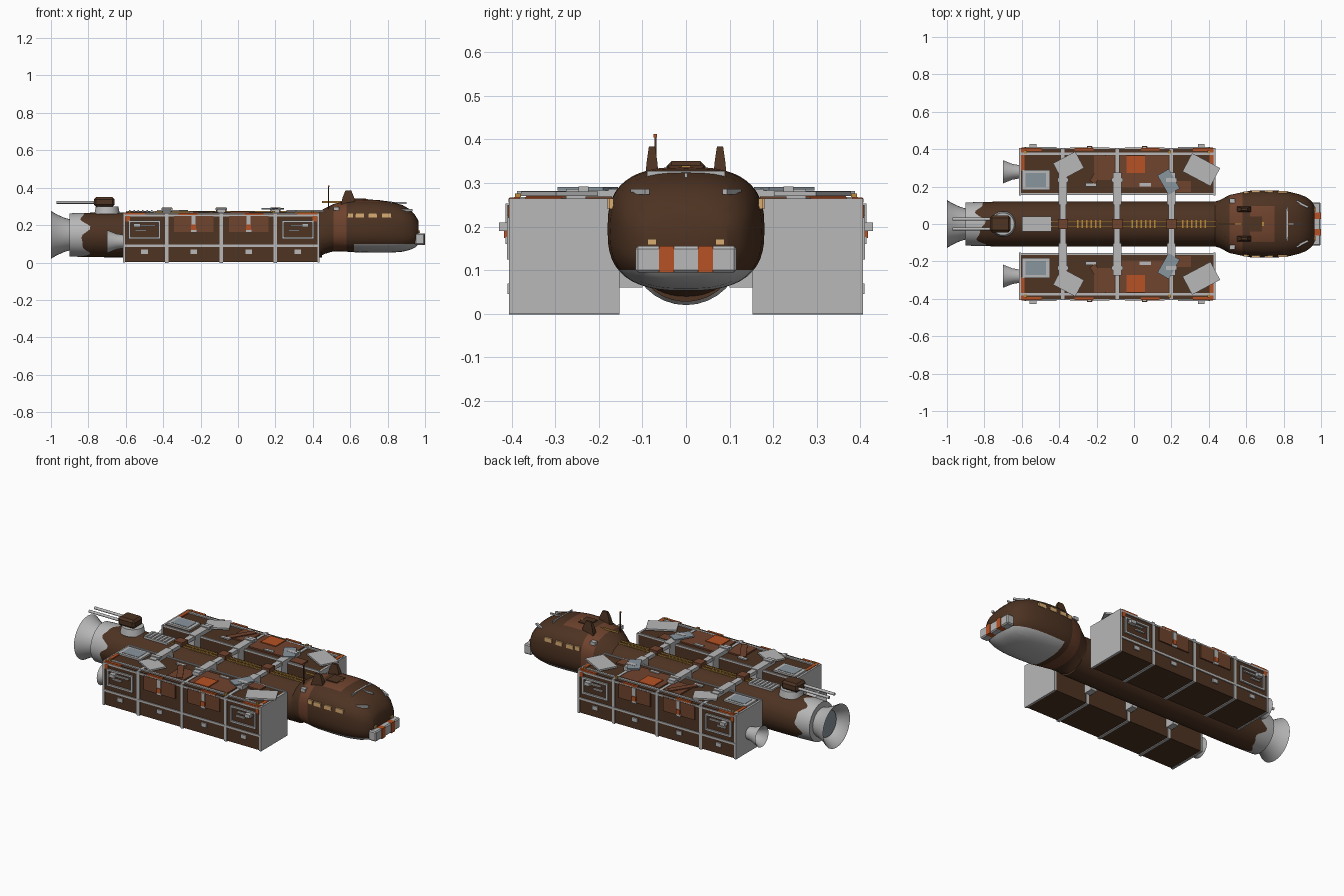
import bpy, bmesh, math
from mathutils import Matrix, Vector

cube = bpy.data.objects.get("Cube")
if cube:
    bpy.data.objects.remove(cube, do_unlink=True)


def material(name, r, g, b):
    m = bpy.data.materials.new(name)
    m.use_nodes = True
    m.diffuse_color = (r, g, b, 1)
    m.node_tree.nodes["Principled BSDF"].inputs["Base Color"].default_value = (r, g, b, 1)
    return m


BROWN = material("dark brown", .075, .033, .016)
RUST = material("rust brown", .16, .056, .027)
GREY = material("light grey", .48, .48, .48)
STEEL = material("blue grey", .25, .3, .34)
ORANGE = material("orange", .47, .085, .018)
GOLD = material("gold", .48, .25, .045)
WINDOW = material("warm window", .7, .42, .17)

AXIS = .148      # height of the hull axis
MID = -.09       # lengthwise middle of the pods
POD_Y = .279
POD_TOP = .262
RIBS = [MID - .29, MID, MID + .29]


def finish(bm, name, mats, mirror=False, smooth=False):
    bmesh.ops.recalc_face_normals(bm, faces=bm.faces)
    if smooth:
        for f in bm.faces:
            f.smooth = True
        for e in bm.edges:
            e.smooth = len(e.link_faces) == 2 and e.calc_face_angle() < .6
    me = bpy.data.meshes.new(name)
    bm.to_mesh(me)
    bm.free()
    for m in mats:
        me.materials.append(m)
    ob = bpy.data.objects.new(name, me)
    bpy.context.collection.objects.link(ob)
    if mirror:
        mod = ob.modifiers.new("Mirror", 'MIRROR')
        mod.use_axis = (False, True, False)
        mod.use_mirror_merge = False
    return ob


def boxes(name, mat, items, mirror=False, turn=0):
    """Each item is centre x, y, z and size x, y, z."""
    bm = bmesh.new()
    for x, y, z, sx, sy, sz in items:
        bmesh.ops.create_cube(bm, size=1, matrix=Matrix.Translation((x, y, z))
                              @ Matrix.Rotation(math.radians(turn), 4, 'Z')
                              @ Matrix.Diagonal((sx, sy, sz, 1)))
    return finish(bm, name, [mat], mirror)


def loft(rings, caps=True):
    bm = bmesh.new()
    loops = [[bm.verts.new(p) for p in ring] for ring in rings]
    n = len(loops[0])
    for a, b in zip(loops, loops[1:]):
        for i in range(n):
            j = (i + 1) % n
            bm.faces.new((a[i], a[j], b[j], b[i]))
    if caps:
        bm.faces.new(loops[0])
        bm.faces.new(loops[-1])
    return bm


def ring(x, w, low, high, power=2, wave=0, n=48):
    pts = []
    for i in range(n):
        a = math.tau * i / n
        c, s = math.cos(a), math.sin(a)
        y = math.copysign(abs(c) ** (2 / power), c) * w
        z = math.copysign(abs(s) ** (2 / power), s) * (high - low) / 2
        pts.append((x + wave * (math.sin(5 * a) + .5 * math.cos(9 * a)), y, z + (high + low) / 2))
    return pts


def lathe(name, mat, profile, y, z, mirror=False):
    bm = loft([ring(x, r, z - r, z + r, n=32) for x, r in profile])
    bmesh.ops.translate(bm, verts=bm.verts, vec=(0, y, 0))
    return finish(bm, name, [mat], mirror, True)


# Hull tube with a ragged paint edge at the tail
def round_ring(x, r, wave=0):
    return ring(x, r, AXIS - r, AXIS + r, 2, wave)


bm = loft([round_ring(-.9, .115), round_ring(-.82, .118, .022),
           round_ring(-.7, .12), round_ring(.45, .12)])
for f in bm.faces:
    f.material_index = int(f.calc_center_median().x < -.8)
finish(bm, "hull_tube", [BROWN, GREY], smooth=True)
lathe("main_engine_bell", GREY, [(-.89, .08), (-.93, .092), (-.97, .11), (-1, .128),
                                 (-.995, .12), (-.95, .09), (-.92, .075)], 0, AXIS)
lathe("main_engine_core", STEEL, [(-.935, .077), (-.945, .077)], 0, AXIS)

# Crew head: lofted from length, half width, bottom and top
HEAD = [(.43, .119, .03, .266), (.46, .128, .045, .288), (.51, .155, .06, .313),
        (.58, .17, .058, .33), (.62, .178, .055, .336), (.7, .18, .053, .337),
        (.75, .18, .053, .334), (.82, .174, .053, .325), (.88, .16, .058, .307),
        (.92, .145, .068, .284), (.95, .122, .082, .25), (.965, .095, .1, .222)]
bm = loft([ring(*h, power=min(2.7, 2 + .25 * i)) for i, h in enumerate(HEAD)])
for co, no in (((0, 0, .1), (0, 0, 1)), ((0, .095, 0), (0, 1, 0)), ((0, -.095, 0), (0, 1, 0))):
    bmesh.ops.bisect_plane(bm, geom=bm.verts[:] + bm.edges[:] + bm.faces[:],
                           plane_co=co, plane_no=no)
for f in bm.faces:
    c = f.calc_center_median()
    roof = .62 < c.x < .75 and abs(c.y) < .095 and c.z > .25
    if .51 < c.x < .58 or roof:
        f.material_index = 1
    elif c.x > .62 and c.z < .1:
        f.material_index = 2
finish(bm, "crew_head", [BROWN, RUST, GREY], smooth=True)


def head_at(x):
    for a, b in zip(HEAD, HEAD[1:]):
        if a[0] <= x <= b[0]:
            return Vector(a).lerp(Vector(b), (x - a[0]) / (b[0] - a[0]))


boxes("side_windows", WINDOW, [(x, head_at(x)[1] * .97, .252, w, .01, .024)
                               for x, w in ((.6, .03), (.65, .045), (.72, .045), (.795, .05))], True)
boxes("roof_hatch", BROWN, [(.65, 0, .333, .07, .08, .016)])
boxes("roof_lamp", GOLD, [(.688, 0, .335, .012, .02, .01), (.54, 0, .323, .18, .006, .01)])
boxes("roof_markings", GREY, [(.82, 0, head_at(.82)[3] - .006, .008, .18, .016),
                              (.84, 0, .318, .12, .006, .01)])
boxes("brow_plates", GREY, [(.9, .105, .28, .07, .012, .012)], True, turn=-28)
boxes("collar_boxes", GREY, [(.525, .125, .288, .03, .025, .02)], True)
boxes("nose_lamps", WINDOW, [(.962, .078, .165, .02, .02, .014)], True)

# Nose bumper with stripes
bumper = boxes("nose_bumper", GREY, [(.972, 0, .125, .05, .232, .06)])
bevel = bumper.modifiers.new("Bevel", 'BEVEL')
bevel.width = .006
boxes("bumper_stripes", ORANGE, [(.974, .045, .125, .052, .035, .061)], True)

# Roof fins and antenna
bm = loft([[(.59 + sx * l, .078 + sy * t, z) for sx, sy in ((-1, -1), (1, -1), (1, 1), (-1, 1))]
           for z, l, t in ((.31, .04, .016), (.35, .03, .012), (.384, .016, .007))])
finish(bm, "roof_fins", [BROWN], True)
boxes("antenna", BROWN, [(.485, -.07, .34, .005, .005, .13)])
boxes("antenna_tip", ORANGE, [(.485, -.07, .408, .008, .008, .008)])

# Hull spine: rails, rungs, saddles, tail grille
boxes("spine_rails", GOLD, [(-.08, .013, AXIS + .122, 1.04, .006, .01)], True)
boxes("spine_rungs", GOLD, [(x + i * .024, 0, AXIS + .122, .008, .045, .006)
                            for x in (-.3, -.01, .26) for i in range(6)])
boxes("spine_saddles", RUST, [(x, 0, .283, .055, .055, .025) for x in RIBS])
boxes("tail_grille", GREY, [(-.52, 0, .27, .16, .08, .012)]
      + [(-.58 + i * .024, 0, .276, .008, .076, .008) for i in range(6)])

# Gun turret
bm = bmesh.new()
bmesh.ops.create_cone(bm, cap_ends=True, segments=32, radius1=.068, radius2=.06, depth=.04,
                      matrix=Matrix.Translation((-.7, 0, .28)))
finish(bm, "turret_ring", [GREY], smooth=True)
turret = boxes("turret_body", BROWN, [(-.715, 0, .324, .11, .09, .052)])
turret.modifiers.new("Bevel", 'BEVEL').width = .012
lathe("turret_barrels", GREY, [(-.97, .008), (-.75, .008)], .026, .322, True)

# Cross beams and pylons joining the pods to the hull
boxes("cross_beams", GREY, [(x, 0, .272, .032, .55, .02) for x in RIBS])
boxes("beam_sleeves", GREY, [(x, .19, .274, .046, .17, .024) for x in RIBS], True)
boxes("beam_clamps", GREY, [(x, .235, .286, .06, .022, .012) for x in RIBS], True)
boxes("pylons", GREY, [(x, .13, .16, .04, .06, .2) for x in RIBS], True)

# Cargo pods with hoops, end plates and rails
boxes("cargo_pods", BROWN, [(MID, POD_Y, .132, 1.04, .245, .258)], True)
boxes("pod_hoops", GREY, [(x, POD_Y, .132, .018, .253, .268) for x in RIBS], True)
boxes("pod_end_plates", GREY, [(MID + s * .52, POD_Y, .132, .012, .253, .264) for s in (-1, 1)], True)
boxes("pod_rails", GREY, [(MID, .402, .09, 1.04, .009, .012), (MID, .402, .252, 1.04, .009, .01),
                          (MID, .375, POD_TOP, 1.04, .014, .012),
                          (MID, .16, POD_TOP, 1.04, .01, .01)], True)
lathe("pod_engine_bells", GREY, [(-.61, .035), (-.65, .042), (-.7, .062), (-.696, .056), (-.64, .03)],
      POD_Y, .112, True)

# Pod flank details, symmetric about the pod middle
flaps, straps, tags, pipes, feet, knobs, trim = [], [], [], [], [], [], []
for s in (-1, 1):
    x = MID + s * .147
    flaps.append((x, .404, .207, .21, .01, .085))
    straps += [(x, .41, .228, .022, .008, .05), (x, .41, .168, .03, .008, .016)]
    tags += [(x, .411, .188, .026, .012, .028), (x + s * .03, .4, .26, .1, .014, .01)]
    end = MID + s * .41
    pipes += [(end, .405, z, .17, .012, .011) for z in (.13, .22)]
    pipes += [(end + d * .08, .405, .175, .011, .012, .095) for d in (-1, 1)]
    pipes += [(end + .01, .405, .197, .1, .012, .009), (end - .02, .405, .172, .06, .012, .009)]
    knobs.append((MID + s * .45, .414, .2, .035, .03, .02))
    feet += [(c, .404, .058, .036, .01, .024) for c in (x, end)]
    trim += [(MID + s * .46, .397, .26, .11, .016, .013),
             (MID + s * .505, .34, .264, .02, .11, .008),
             (MID + s * .5, .404, .235, .025, .008, .03)]
boxes("flank_flaps", RUST, flaps, True)
boxes("flap_straps", GREY, straps, True)
boxes("flap_tags", ORANGE, tags, True)
boxes("flank_pipes", GREY, pipes, True)
boxes("flank_steps", GREY, feet, True)
boxes("flank_knobs", GREY, knobs, True)
boxes("corner_trim", ORANGE, trim, True)

# Pod roof plates
TOP = POD_TOP + .003
boxes("roof_panels", RUST, [(MID + .145, .28, TOP, .26, .17, .008),
                            (MID - .07, .3, TOP, .11, .13, .008),
                            (MID + .35, .2, TOP, .09, .06, .008)], True)
boxes("roof_diagonal", RUST, [(-.18, .29, TOP + .005, .16, .035, .008)], True, turn=58)
boxes("roof_orange_square", ORANGE, [(.01, .32, TOP + .005, .1, .095, .008)], True)
boxes("roof_tray_rim", GREY, [(-.525, .235, TOP, .15, .105, .012)], True)
boxes("roof_tray", STEEL, [(-.525, .235, TOP + .004, .11, .075, .008)], True)
boxes("roof_patch_rear", GREY, [(-.35, .312, TOP + .012, .135, .1, .01)], True, turn=28)
boxes("roof_patch_front", GREY, [(.36, .29, TOP + .01, .17, .11, .01)], True, turn=-28)
boxes("roof_patch_blue", STEEL, [(.185, .225, TOP + .022, .07, .12, .008)], True, turn=30)
boxes("roof_hatches", GREY, [(x, .21, TOP + .005, .06, .018, .008) for x in (-.23, .06)], True)
boxes("roof_beacons", GOLD, [(x, .385, TOP + .005, .014, .014, .012) for x in (-.58, .19, .4)], True)
